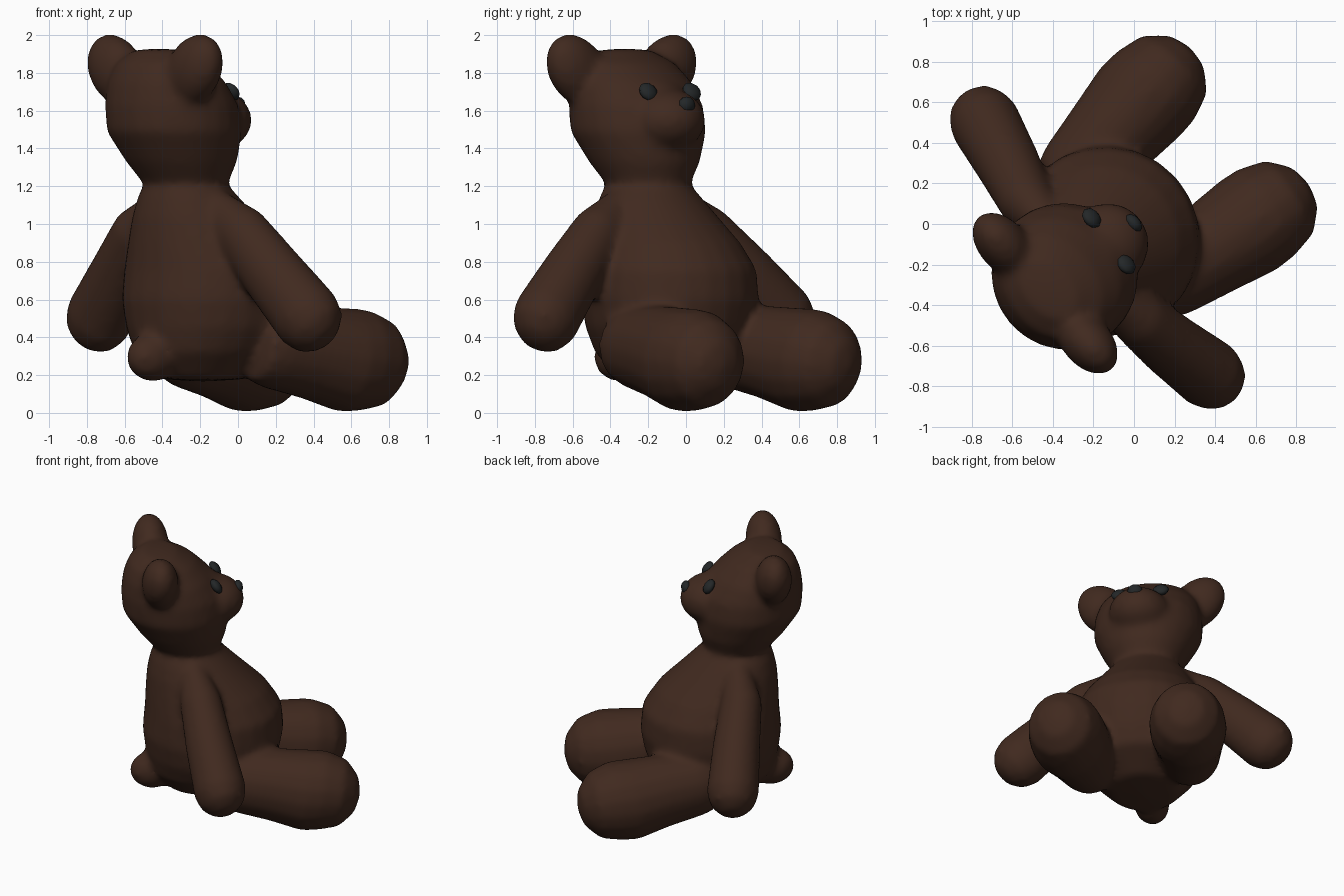
import bpy, bmesh, math
from mathutils import Vector, Matrix

if "Cube" in bpy.data.objects:
    bpy.data.objects.remove(bpy.data.objects["Cube"])

# Bear's own frame: u = forward, v = sideways, z = up (turned away from the front)
ANG = math.radians(41)
F = Vector((math.cos(ANG), math.sin(ANG), 0))
R = Vector((math.sin(ANG), -math.cos(ANG), 0))
Z = Vector((0, 0, 1))


def P(u, v, z):
    return F * u + R * (v - 0.03) + Z * z


def material(name, rgb):
    m = bpy.data.materials.new(name)
    m.diffuse_color = (*rgb, 1)
    m.use_nodes = True
    m.node_tree.nodes["Principled BSDF"].inputs["Base Color"].default_value = m.diffuse_color
    return m


FUR = material("dark brown fur", (0.052, 0.0225, 0.0135))
BLACK = material("black button", (0.017, 0.020, 0.021))


def finish(bm, name, mat):
    bmesh.ops.recalc_face_normals(bm, faces=bm.faces)
    for f in bm.faces:
        f.smooth = True
    me = bpy.data.meshes.new(name)
    bm.to_mesh(me)
    bm.free()
    me.materials.append(mat)
    ob = bpy.data.objects.new(name, me)
    bpy.context.collection.objects.link(ob)
    return ob


def loft(name, rings, a, b, start, end, sides=16):
    """Skin elliptical rings (centre, radius along a, radius along b), closed by poles."""
    bm = bmesh.new()
    loops = []
    for c, ra, rb in rings:
        loops.append([bm.verts.new(c + a * ra * math.cos(t) + b * rb * math.sin(t))
                      for t in (2 * math.pi * i / sides for i in range(sides))])
    poles = bm.verts.new(start), bm.verts.new(end)
    for i in range(sides):
        j = (i + 1) % sides
        for lo, hi in zip(loops, loops[1:]):
            bm.faces.new((lo[i], lo[j], hi[j], hi[i]))
        bm.faces.new((poles[0], loops[0][j], loops[0][i]))
        bm.faces.new((poles[1], loops[-1][i], loops[-1][j]))
    return finish(bm, name, FUR)


def limb(name, pts, squash=1.0):
    """Tapered limb through (point, radius) with a rounded end."""
    d = (pts[-1][0] - pts[0][0]).normalized()
    a = d.cross(Z).normalized()
    b = a.cross(d)
    rings = [(p, r, r * squash) for p, r in pts]
    c, r = pts[-1]
    for k in (32, 62):
        t = math.radians(k)
        q = r * math.cos(t)
        rings.append((c + d * r * math.sin(t), q, q * squash))
    return loft(name, rings, a, b, pts[0][0] - d * 0.03, c + d * r)


def blob(name, pos, radii, tilt=0.0, pitch=0.0, mat=FUR, seg=16, rows=10):
    """Ellipsoid in the bear's frame, tilted about forward and sideways axes."""
    bm = bmesh.new()
    bmesh.ops.create_uvsphere(bm, u_segments=seg, v_segments=rows, radius=1)
    frame = Matrix((F, -R, Z)).transposed().to_4x4()
    m = (Matrix.Translation(P(*pos)) @ frame @ Matrix.Rotation(tilt, 4, 'X')
         @ Matrix.Rotation(pitch, 4, 'Y') @ Matrix.Diagonal((*radii, 1)))
    bm.transform(m)
    return finish(bm, name, mat)


# Torso, neck and head in one smooth skin: z, forward centre, depth, half width
profile = [
    (0.18, -0.22, 0.25, 0.22), (0.32, -0.18, 0.41, 0.37), (0.45, -0.17, 0.45, 0.44),
    (0.60, -0.165, 0.475, 0.47), (0.76, -0.165, 0.46, 0.46), (0.90, -0.21, 0.41, 0.40),
    (1.04, -0.28, 0.33, 0.33), (1.15, -0.325, 0.26, 0.27), (1.21, -0.34, 0.22, 0.225),
    (1.33, -0.37, 0.295, 0.295), (1.49, -0.42, 0.355, 0.365), (1.63, -0.44, 0.345, 0.365),
    (1.75, -0.475, 0.295, 0.34), (1.85, -0.51, 0.22, 0.28), (1.92, -0.53, 0.11, 0.16)]
fur = [loft("body_and_head", [(P(u, 0, z), ru, rv) for z, u, ru, rv in profile],
            F, R, P(-0.22, 0, 0.165), P(-0.53, 0, 1.93), sides=24)]

# Muzzle, brow and tail
fur.append(blob("muzzle", (-0.175, 0.02, 1.55), (0.22, 0.21, 0.17)))
fur.append(blob("brow", (-0.28, 0.015, 1.63), (0.18, 0.21, 0.15)))
fur.append(blob("tail", (-0.57, 0, 0.295), (0.16, 0.12, 0.13)))

# Paired ears, arms and legs; the left arm hangs slightly further back
for s, side, back in ((-1, "left", 0.05), (1, "right", 0.01)):
    fur.append(blob("ear_" + side, (-0.555, s * 0.315, 1.815), (0.125, 0.165, 0.215), tilt=s * 0.75))
    fur.append(limb("arm_" + side, [
        (P(-0.33, s * 0.17, 1.13), 0.08),
        (P(-0.28 - back, s * 0.385, 0.96), 0.14),
        (P(-0.25 - back / 2, s * 0.60, 0.74), 0.16),
        (P(-0.20 - back / 2, s * 0.835, 0.50), 0.177)], squash=1.08))
    fur.append(limb("leg_" + side, [
        (P(-0.14, s * 0.33, 0.36), 0.18),
        (P(-0.04, s * 0.34, 0.35), 0.21),
        (P(0.20, s * 0.375, 0.32), 0.235),
        (P(0.42, s * 0.405, 0.28), 0.262),
        (P(0.53, s * 0.415, 0.277), 0.257)], squash=1.06))

# Sew the fur parts into one skin with soft joints
bpy.ops.object.select_all(action='DESELECT')
for ob in fur:
    ob.select_set(True)
bear = bpy.context.view_layer.objects.active = fur[0]
bpy.ops.object.join()
bear.name = "fur_body"
sew = bear.modifiers.new("sew", 'REMESH')
sew.mode = 'VOXEL'
sew.voxel_size = 0.022
sew.use_smooth_shade = True
soft = bear.modifiers.new("soften", 'SMOOTH')
soft.factor = 0.5
soft.iterations = 12

# Nose and eyes
blob("nose", (0.0, 0.025, 1.63), (0.035, 0.052, 0.044), mat=BLACK, seg=10, rows=6)
for name, pos in (("eye_left", (-0.138, -0.13, 1.70)), ("eye_right", (-0.16, 0.155, 1.70))):
    blob(name, pos, (0.032, 0.056, 0.054), pitch=-0.6, mat=BLACK, seg=10, rows=6)
